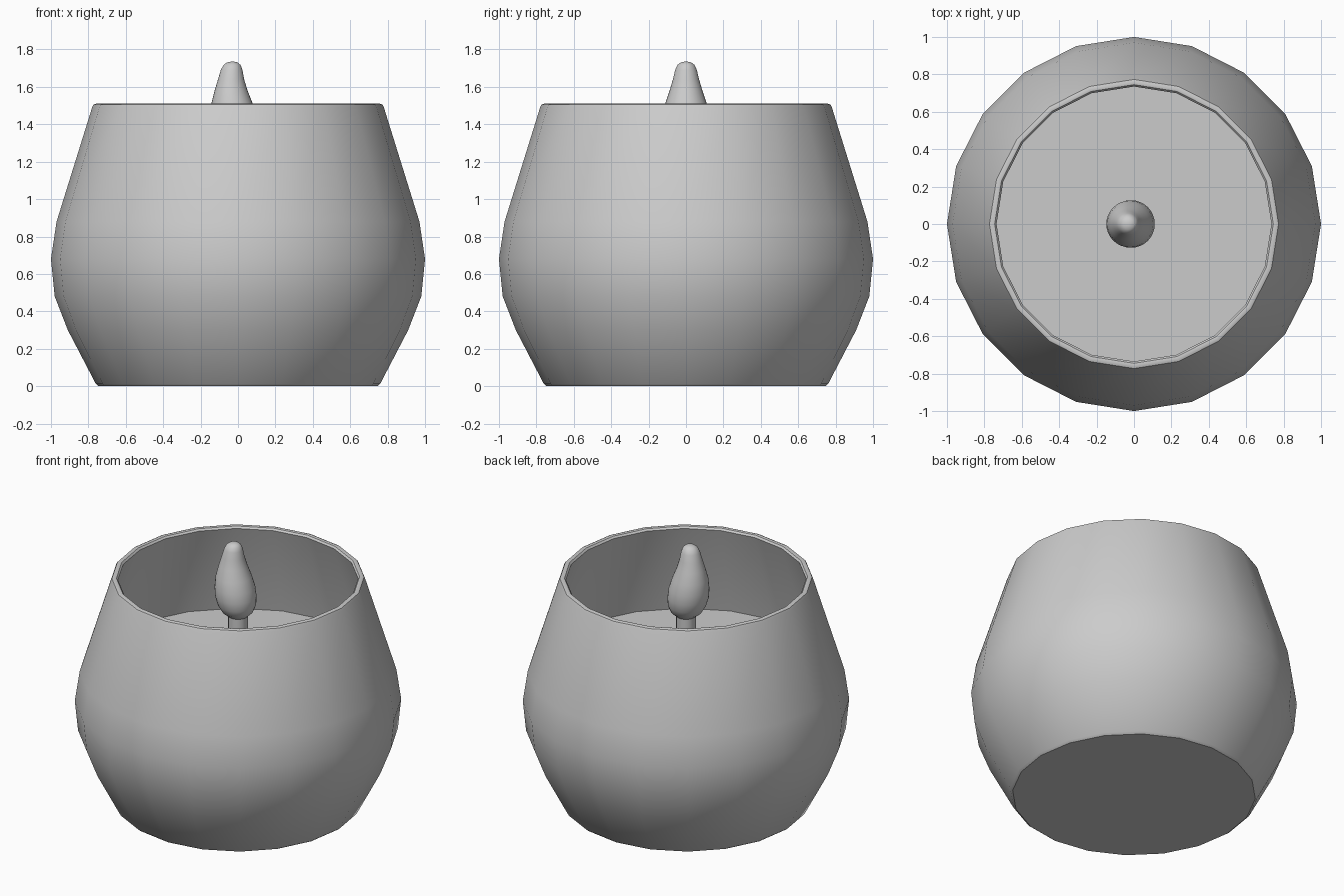
import bpy, bmesh, math

cube = bpy.data.objects.get("Cube")
if cube:
    bpy.data.objects.remove(cube, do_unlink=True)

grey = bpy.data.materials.new("plain grey")
grey.use_nodes = True
grey.diffuse_color = (0.6, 0.6, 0.6, 1)
grey.node_tree.nodes["Principled BSDF"].inputs["Base Color"].default_value = (0.6, 0.6, 0.6, 1)


def lathe(name, rings, sides, angle=35):
    """Stack rings of (radius, z, x offset) into a skin; end rings are capped."""
    bm = bmesh.new()
    loops = []
    for r, z, dx in rings:
        loops.append([bm.verts.new((dx + r * math.cos(math.tau * i / sides),
                                    r * math.sin(math.tau * i / sides), z))
                      for i in range(sides)])
    for a, b in zip(loops, loops[1:]):
        for i in range(sides):
            j = (i + 1) % sides
            bm.faces.new((a[i], a[j], b[j], b[i]))
    bm.faces.new(loops[0][::-1])
    bm.faces.new(loops[-1])
    mesh = bpy.data.meshes.new(name)
    bm.to_mesh(mesh)
    bm.free()
    mesh.materials.append(grey)
    obj = bpy.data.objects.new(name, mesh)
    bpy.context.collection.objects.link(obj)
    bpy.ops.object.select_all(action='DESELECT')
    obj.select_set(True)
    bpy.context.view_layer.objects.active = obj
    bpy.ops.object.shade_smooth_by_angle(angle=math.radians(angle))
    return obj


# Rounded jar: outer wall, rolled rim, then inner wall down to its floor
outer = [(0.745, 0), (0.76, 0.012), (0.91, 0.30), (0.98, 0.48), (1.0, 0.68),
         (0.97, 0.88), (0.78, 1.49), (0.773, 1.505), (0.76, 1.51)]
inner = [(0.745, 1.507), (0.735, 1.495), (0.93, 0.87), (0.955, 0.68),
         (0.94, 0.50), (0.87, 0.31), (0.73, 0.04)]
lathe("jar", [(r, z, 0) for r, z in outer + inner], 20)

# Wax filling the jar up to its level
lathe("wax", [(0.72, 0.045, 0), (0.865, 0.31, 0), (0.935, 0.50, 0),
              (0.95, 0.68, 0), (0.93, 0.865, 0)], 20)

# Wick
lathe("wick", [(0.06, 0.84, 0), (0.06, 1.30, 0)], 24)

# Teardrop flame leaning to one side
flame = [(0.015, 1.235, 0), (0.06, 1.25, 0), (0.095, 1.28, -0.003), (0.118, 1.325, -0.008),
         (0.127, 1.38, -0.016), (0.125, 1.44, -0.023), (0.111, 1.51, -0.032),
         (0.088, 1.58, -0.037), (0.07, 1.64, -0.037), (0.058, 1.69, -0.034),
         (0.046, 1.717, -0.032), (0.028, 1.731, -0.03), (0.008, 1.735, -0.029)]
lathe("flame", flame, 32, 60)
